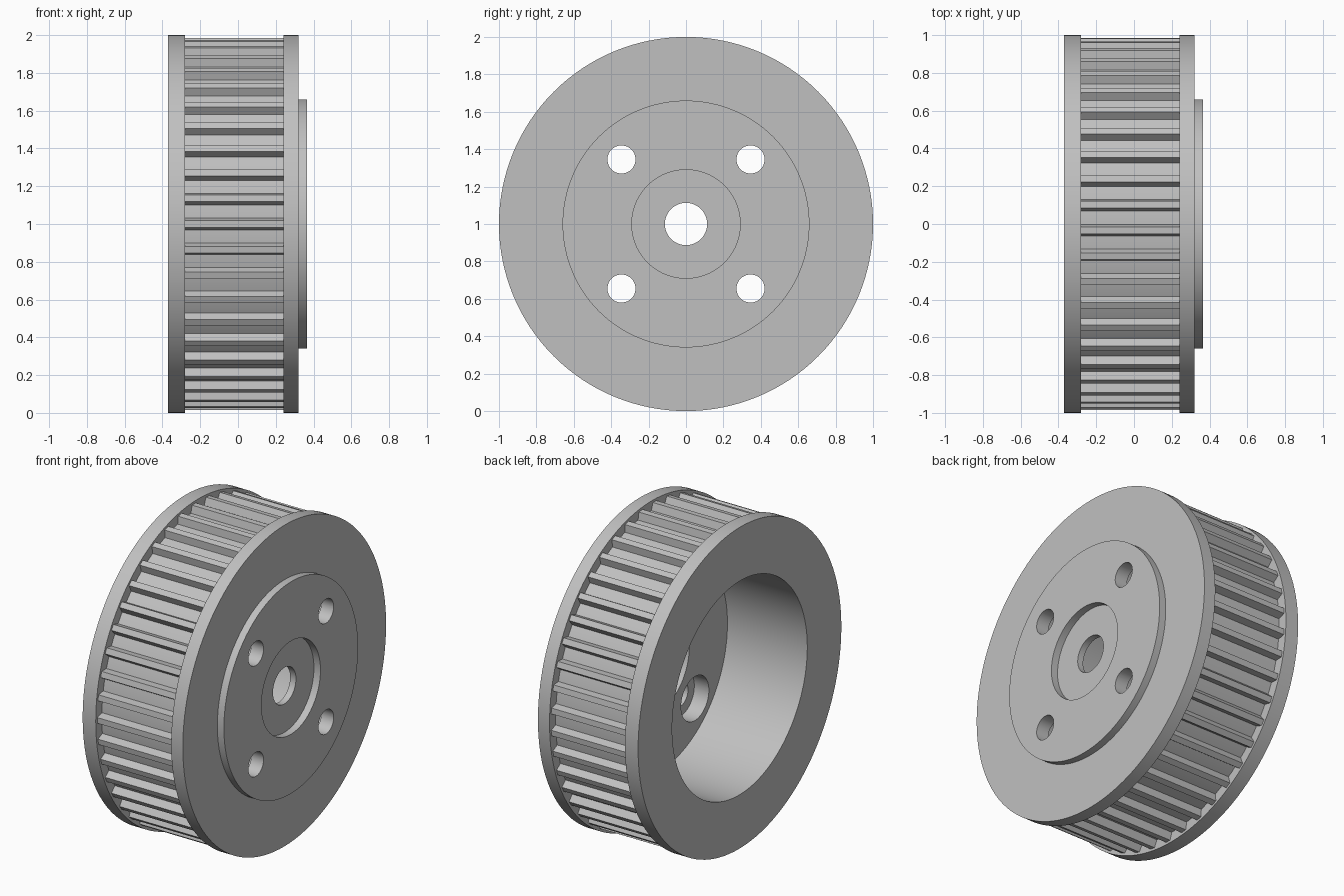
import bpy, bmesh
from math import sin, cos, pi, radians

TEETH = 45
ROOT_R, TIP_R = 0.94, 0.985

cube = bpy.data.objects.get("Cube")
if cube:
    bpy.data.objects.remove(cube, do_unlink=True)

grey = bpy.data.materials.new("machined_grey")
grey.use_nodes = True
colour = (0.53, 0.53, 0.53, 1)
grey.diffuse_color = colour
grey.node_tree.nodes["Principled BSDF"].inputs["Base Color"].default_value = colour


def finish(name, bm):
    bmesh.ops.remove_doubles(bm, verts=bm.verts, dist=1e-5)
    bmesh.ops.recalc_face_normals(bm, faces=bm.faces)
    mesh = bpy.data.meshes.new(name)
    bm.to_mesh(mesh)
    bm.free()
    mesh.materials.append(grey)
    ob = bpy.data.objects.new(name, mesh)
    bpy.context.collection.objects.link(ob)
    return ob


def polar(x, r, a):
    # Angle zero points to the front, rising towards the top
    return (x, -r * cos(a), 1 + r * sin(a))


def lathe(name, profile, steps=128, y=0, z=0):
    """Revolve a closed (x, radius) profile about a line parallel to x."""
    bm = bmesh.new()
    rings = []
    for i in range(steps):
        a = 2 * pi * i / steps
        rings.append([bm.verts.new(polar(x, r, a)) for x, r in profile])
    for i in range(steps):
        near, far = rings[i], rings[(i + 1) % steps]
        for j in range(len(profile)):
            k = (j + 1) % len(profile)
            if profile[j][1] == 0 and profile[k][1] == 0:
                continue
            bm.faces.new((near[j], near[k], far[k], far[j]))
    bmesh.ops.translate(bm, verts=bm.verts, vec=(0, y, z))
    bmesh.ops.dissolve_degenerate(bm, edges=bm.edges, dist=1e-6)
    return finish(name, bm)


# Wheel body: two flanges, toothed core, deep rear cavity, boss, recessed hub
body = lathe("pulley_body", [
    (-0.37, 0.665), (-0.37, 1.0), (-0.28, 1.0), (-0.28, ROOT_R),
    (0.24, ROOT_R), (0.24, 1.0), (0.32, 1.0), (0.32, 0.66),
    (0.365, 0.66), (0.365, 0.29), (0.32, 0.29), (0.32, 0.113),
    (0.28, 0.113), (0.28, 0.29), (0.18, 0.29), (0.18, 0.665),
])

# Four stepped bolt holes, wider on the cavity side
for y in (-0.345, 0.345):
    for z in (-0.345, 0.345):
        cutter = lathe("bolt_hole_cutter", [
            (0.1, 0), (0.1, 0.137), (0.28, 0.137),
            (0.28, 0.075), (0.45, 0.075), (0.45, 0),
        ], 48, y, z)
        cutter.hide_render = True
        cut = body.modifiers.new("bolt_hole", "BOOLEAN")
        cut.operation = "DIFFERENCE"
        cut.solver = "EXACT"
        cut.object = cutter
        bpy.context.view_layer.objects.active = body
        bpy.ops.object.modifier_apply(modifier=cut.name)
        bpy.data.objects.remove(cutter, do_unlink=True)

# Belt teeth: trapezoid ridges between the flanges
bm = bmesh.new()
section = [(ROOT_R - 0.01, -0.036), (TIP_R, -0.018),
           (TIP_R, 0.018), (ROOT_R - 0.01, 0.036)]
for i in range(TEETH):
    mid = 2 * pi * i / TEETH
    left, right = ([bm.verts.new(polar(x, r, mid + a)) for r, a in section]
                   for x in (-0.285, 0.245))
    bm.faces.new(left)
    bm.faces.new(right)
    for j in range(4):
        k = (j + 1) % 4
        bm.faces.new((left[j], left[k], right[k], right[j]))
teeth = finish("belt_teeth", bm)

# Smooth round walls, crisp rims
bpy.ops.object.select_all(action="DESELECT")
body.select_set(True)
bpy.context.view_layer.objects.active = body
bpy.ops.object.shade_smooth_by_angle(angle=radians(30))
